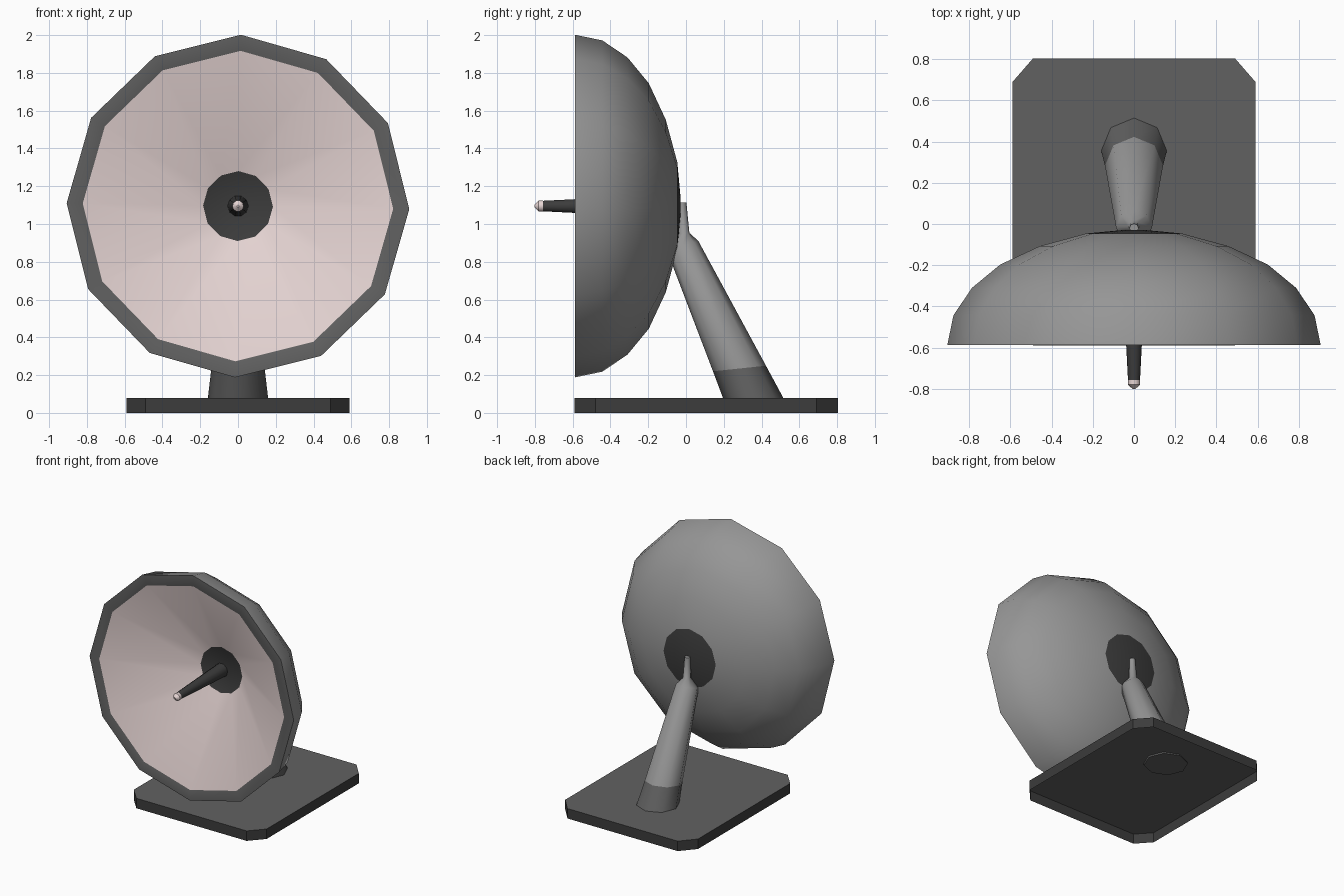
import bpy, bmesh, math
from mathutils import Vector

if "Cube" in bpy.data.objects:
    bpy.data.objects.remove(bpy.data.objects["Cube"])


def material(name, rgb):
    m = bpy.data.materials.new(name)
    m.diffuse_color = (*rgb, 1)
    m.use_nodes = True
    m.node_tree.nodes["Principled BSDF"].inputs["Base Color"].default_value = m.diffuse_color
    return m


MATS = [material("mid_grey", (0.305, 0.305, 0.305)),
        material("dark_grey", (0.12, 0.12, 0.12)),
        material("pale_pink", (0.87, 0.73, 0.72)),
        material("charcoal", (0.045, 0.045, 0.045))]
G, D, P, C = range(4)


def finish(name, bm, angle):
    me = bpy.data.meshes.new(name)
    bm.to_mesh(me)
    bm.free()
    for m in MATS:
        me.materials.append(m)
    ob = bpy.data.objects.new(name, me)
    bpy.context.collection.objects.link(ob)
    bpy.ops.object.select_all(action='DESELECT')
    ob.select_set(True)
    bpy.context.view_layer.objects.active = ob
    bpy.ops.object.shade_smooth_by_angle(angle=math.radians(angle))
    return ob


def loft(name, rings, sides, bands, caps, phase=0.0, angle=40):
    """rings: (y, z, radius, tilt); tilt 0 = ring lies flat, 90 = ring faces front."""
    bm = bmesh.new()
    loops = []
    for y, z, r, tilt in rings:
        t = math.radians(tilt)
        v = Vector((0, math.cos(t), math.sin(t)))
        loop = []
        for i in range(sides):
            a = 2 * math.pi * i / sides + math.radians(phase)
            p = Vector((0, y, z)) + Vector((1, 0, 0)) * r * math.cos(a) + v * r * math.sin(a)
            loop.append(bm.verts.new(p))
        loops.append(loop)
    for k, (a, b) in enumerate(zip(loops, loops[1:])):
        for i in range(sides):
            j = (i + 1) % sides
            bm.faces.new((a[i], a[j], b[j], b[i])).material_index = bands[k]
    bm.faces.new(loops[0]).material_index = caps[0]
    bm.faces.new(loops[-1]).material_index = caps[1]
    bmesh.ops.recalc_face_normals(bm, faces=bm.faces[:])
    return finish(name, bm, angle)


CZ = 1.095

# Base plate with cut corners, hollow underneath: top face plus charcoal side walls
bm = bmesh.new()
outline = [(0.49, -0.59), (0.59, -0.48), (0.59, 0.69), (0.49, 0.805)]
outline += [(-x, y) for x, y in reversed(outline)]
top = [bm.verts.new((x, y, 0.08)) for x, y in outline]
low = [bm.verts.new((x, y, 0.0)) for x, y in outline]
bm.faces.new(top).material_index = D
for i in range(len(top)):
    j = (i + 1) % len(top)
    bm.faces.new((low[i], low[j], top[j], top[i])).material_index = C
finish("base_plate", bm, 20)

# Leaning arm: dark foot, grey tapered shaft, thin neck
loft("support_arm",
     [(0.362, 0.065, 0.161, 0), (0.283, 0.235, 0.141, 6),
      (-0.018, 0.885, 0.087, 17), (-0.012, 0.95, 0.03, 5), (-0.02, 1.115, 0.022, 0)],
     8, [D, G, G, G], (D, G), angle=50)

# Dish: back hub, curved shell, flat rim, conical pink bowl, front hub
profile = [(-0.03, 0.06), (-0.046, 0.232), (-0.107, 0.457), (-0.197, 0.65), (-0.31, 0.787),
           (-0.443, 0.877), (-0.588, 0.907), (-0.588, 0.822), (-0.21, 0.185)]
loft("dish", [(y, CZ, r, 90) for y, r in profile], 12,
     [C, G, G, G, G, G, D, P], (C, C), phase=-1)

# Feed rod with pale tip
loft("feed_rod", [(-0.19, CZ, 0.056, 90), (-0.588, CZ, 0.038, 90), (-0.762, CZ, 0.029, 90)],
     10, [C, C], (C, C))
loft("feed_tip", [(-0.757, CZ, 0.03, 90), (-0.78, CZ, 0.03, 90), (-0.802, CZ, 0.006, 90)],
     10, [P, P], (P, P))
